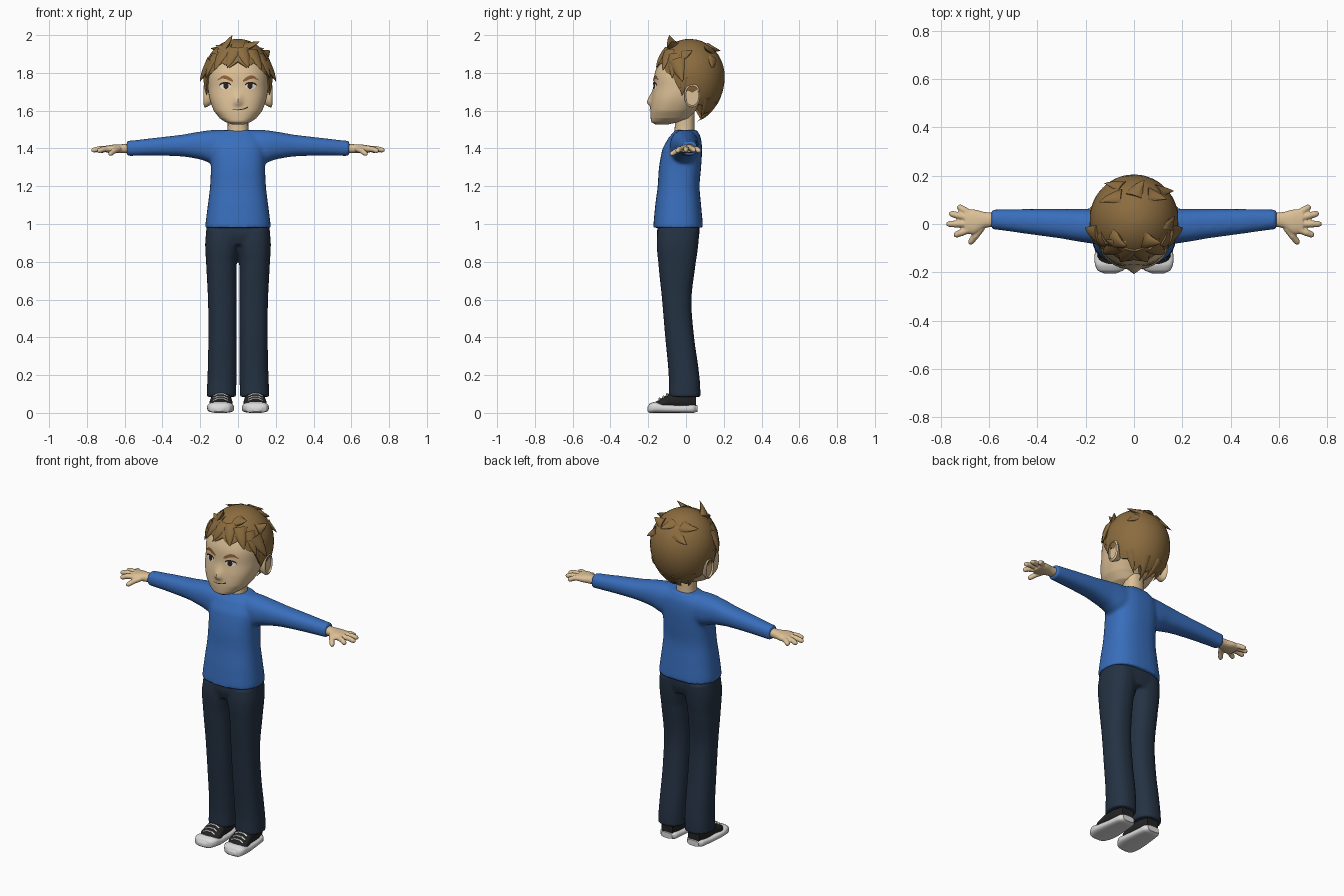
import bpy, bmesh, math
from mathutils import Vector

if "Cube" in bpy.data.objects:
    bpy.data.objects.remove(bpy.data.objects["Cube"])

def material(name, *rgb):
    m = bpy.data.materials.new(name)
    m.use_nodes = True
    m.diffuse_color = (*rgb, 1)
    m.node_tree.nodes["Principled BSDF"].inputs["Base Color"].default_value = (*rgb, 1)
    return m

SKIN = material("skin", .72, .53, .31)
HAIR = material("hair_brown", .26, .15, .05)
BROW = material("brow_brown", .28, .12, .04)
WHITE = material("eye_white", .8, .78, .72)
DARK = material("dark_brown", .03, .015, .01)
BLUE = material("sweater_blue", .04, .155, .5)
NAVY = material("trouser_navy", .018, .032, .056)
BLACK = material("shoe_black", .017, .017, .018)
RUBBER = material("shoe_white", .7, .7, .7)
SIDES = ((1, "left"), (-1, "right"))

def sample(rows, t):
    """Smoothly interpolated cross-section at position t."""
    i = max(k for k in range(len(rows) - 1) if k == 0 or rows[k][0] <= t)
    a, b = rows[i], rows[i + 1]
    p, q = rows[max(i - 1, 0)], rows[min(i + 2, len(rows) - 1)]
    f = (t - a[0]) / (b[0] - a[0])
    return [v1 + .5 * f * (v2 - v0 + f * (2 * v0 - 5 * v1 + 4 * v2 - v3 + f * (3 * (v1 - v2) + v3 - v0)))
            for v0, v1, v2, v3 in zip(p[1:], a[1:], b[1:], q[1:])]

def skin_rings(bm, rings):
    vs = [[bm.verts.new(p) for p in ring] for ring in rings]
    n = len(vs[0])
    for a, b in zip(vs, vs[1:]):
        for i in range(n):
            bm.faces.new((a[i], a[(i + 1) % n], b[(i + 1) % n], b[i]))
    bm.faces.new(vs[0])
    bm.faces.new(vs[-1])

def loft(bm, rows, axis="Z", n=32, power=2.3, steps=5, side=1):
    """Rows are (position, low u, high u, low v, high v) along an axis."""
    ts = [a[0] + (b[0] - a[0]) * k / steps for a, b in zip(rows, rows[1:]) for k in range(steps)]
    rings = []
    for t in ts + [rows[-1][0]]:
        u0, u1, v0, v1 = sample(rows, t)
        ring = []
        for k in range(n):
            c, s = math.cos(math.tau * k / n), math.sin(math.tau * k / n)
            u = (u0 + u1) / 2 + (u1 - u0) / 2 * math.copysign(abs(c) ** (2 / power), c)
            v = (v0 + v1) / 2 + (v1 - v0) / 2 * math.copysign(abs(s) ** (2 / power), s)
            x, y, z = {"Z": (u, v, t), "X": (t, u, v), "Y": (u, t, v)}[axis]
            ring.append(Vector((x * side, y, z)))
        rings.append(ring)
    skin_rings(bm, rings)

def tube(bm, pts, radii, up=Vector((0, 0, 1)), flat=1, n=10):
    rings = []
    for i, (p, r) in enumerate(zip(pts, radii)):
        d = (pts[min(i + 1, len(pts) - 1)] - pts[max(i - 1, 0)]).normalized()
        u = d.cross(up).normalized()
        w = u.cross(d) * flat
        rings.append([p + r * (u * math.cos(math.tau * k / n) + w * math.sin(math.tau * k / n)) for k in range(n)])
    skin_rings(bm, rings)

def finish(bm, name, mat, voxel=0, smooth=4, closed=True):
    if closed:
        bmesh.ops.recalc_face_normals(bm, faces=bm.faces)
    me = bpy.data.meshes.new(name)
    bm.to_mesh(me)
    bm.free()
    me.materials.append(mat)
    ob = bpy.data.objects.new(name, me)
    bpy.context.collection.objects.link(ob)
    bpy.ops.object.select_all(action="DESELECT")
    ob.select_set(True)
    bpy.context.view_layer.objects.active = ob
    if voxel:  # fuse overlapping volumes into one soft surface
        r = ob.modifiers.new("fuse", "REMESH")
        r.mode, r.voxel_size, r.use_smooth_shade = "VOXEL", voxel, True
        s = ob.modifiers.new("soften", "SMOOTH")
        s.factor, s.iterations = .5, smooth
    else:
        bpy.ops.object.shade_smooth_by_angle(angle=math.radians(50))

def lofted(name, mat, rows, axis="Z", **options):
    bm = bmesh.new()
    loft(bm, rows, axis, **options)
    finish(bm, name, mat)

# Sweater: torso and sleeves
bm = bmesh.new()
loft(bm, [(.98, -.174, .174, -.173, .09), (1.1, -.16, .16, -.163, .08), (1.2, -.148, .148, -.15, .072),
          (1.3, -.144, .144, -.143, .08), (1.4, -.148, .148, -.124, .085), (1.46, -.13, .13, -.09, .078),
          (1.497, -.085, .085, -.06, .06)], power=2.5)
for s, label in SIDES:
    loft(bm, [(.04, -.08, .07, 1.32, 1.498), (.13, -.085, .068, 1.318, 1.498), (.2, -.077, .063, 1.342, 1.489),
              (.3, -.06, .062, 1.358, 1.472), (.45, -.04, .062, 1.362, 1.455), (.59, -.022, .06, 1.36, 1.44)],
         "X", side=s)
finish(bm, "sweater", BLUE, .009, 6)

# Trousers: hips and legs
bm = bmesh.new()
loft(bm, [(.89, -.165, .165, -.14, .058), (.94, -.17, .17, -.153, .07), (1, -.165, .165, -.15, .07)], power=2.6)
for s, label in SIDES:
    loft(bm, [(.085, .01, .166, -.092, .077), (.2, .008, .161, -.092, .07), (.4, .008, .157, -.11, .043),
              (.6, .008, .159, -.127, .029), (.8, .006, .169, -.147, .052), (.9, -.01, .174, -.155, .066),
              (.97, -.01, .168, -.15, .07)], side=s)
finish(bm, "trousers", NAVY, .008)

# Hands: palm, four fingers and thumb
for s, label in SIDES:
    bm = bmesh.new()
    loft(bm, [(.56, -.008, .045, 1.375, 1.425), (.62, -.018, .05, 1.375, 1.422),
              (.66, -.042, .06, 1.375, 1.42), (.7, -.038, .06, 1.378, 1.415)], "X", side=s)
    for x0, y0, x1, y1, z1 in ((.68, .043, .73, .074, 1.385), (.69, .025, .765, .045, 1.39), (.69, 0, .777, 0, 1.39),
                               (.685, -.024, .745, -.048, 1.385), (.63, -.015, .682, -.083, 1.368)):
        a, b = Vector((x0 * s, y0, 1.398)), Vector((x1 * s, y1, z1))
        tube(bm, [a, a.lerp(b, .5) + Vector((0, 0, .004)), a.lerp(b, .88), b], (.015, .015, .013, .006))
    finish(bm, label + "_hand", SKIN, .004, 3)

# Head with nose, and neck
HEAD = [(1.528, -.035, .035, -.165, -.09), (1.54, -.068, .068, -.183, -.03), (1.56, -.097, .097, -.187, .02),
        (1.6, -.128, .128, -.188, .05), (1.66, -.15, .15, -.183, .1), (1.72, -.159, .159, -.173, .15),
        (1.8, -.159, .159, -.165, .165), (1.87, -.135, .135, -.135, .155), (1.93, -.08, .08, -.08, .1)]

def nose(x, z):
    return .022 * math.exp(-(x / .02) ** 2 - ((z - 1.645) / (.045 if z > 1.645 else .018)) ** 2)

def face_y(x, z):
    half, y0, y1 = sample(HEAD, z)[1:]
    edge = max(0, 1 - abs(x / half) ** 2.4) ** (1 / 2.4)
    return (y0 + y1) / 2 - (y1 - y0) / 2 * edge - nose(x, z)

bm = bmesh.new()
loft(bm, HEAD, n=96, power=2.4, steps=8)
for v in bm.verts:
    if v.co.y < -.1:
        v.co.y -= nose(v.co.x, v.co.z)
finish(bm, "head", SKIN)
lofted("neck", SKIN, [(1.44, -.065, .065, -.07, .05), (1.5, -.055, .055, -.06, .045), (1.6, -.055, .055, -.06, .045)])

# Ears, dished on the outside
for s, label in SIDES:
    bm = bmesh.new()
    loft(bm, [(.13, 0, .05, 1.64, 1.71), (.16, -.008, .066, 1.622, 1.735), (.176, -.008, .074, 1.618, 1.742),
              (.182, 0, .066, 1.63, 1.732)], "X", side=s, steps=3)
    cap = max(bm.faces, key=lambda f: abs(f.calc_center_median().x))
    bmesh.ops.inset_region(bm, faces=[cap], thickness=.012)
    for v in cap.verts:
        v.co.x -= .012 * s
    finish(bm, label + "_ear", SKIN)

# Facial details: thin plates that follow the face
def plate(name, mat, columns, lift, side=1):
    bm = bmesh.new()
    grid = [[bm.verts.new((x * side, face_y(x, z) - lift, z)) for z in (lo + (hi - lo) * k / 4 for k in range(5))]
            for x, lo, hi in columns]
    for a, b in zip(grid, grid[1:]):
        for k in range(4):
            f = bm.faces.new((a[k], b[k], b[k + 1], a[k + 1])[::side])
    finish(bm, name, mat, closed=False)

def oval(cx, cz, rx, rz):
    angles = [math.pi * (k + .1) / 12.2 for k in range(13)]
    return [(cx - rx * math.cos(a), cz - rz * math.sin(a), cz + rz * math.sin(a)) for a in angles]

for s, label in SIDES:
    plate(label + "_eye", WHITE, oval(.067, 1.73, .029, .016), .003, s)
    plate(label + "_iris", DARK, oval(.064, 1.731, .014, .016), .005, s)
    lid = [(x, hi - .004, hi + .005) for x, lo, hi in oval(.067, 1.731, .031, .016)]
    plate(label + "_lash", DARK, lid, .006, s)
    plate(label + "_brow", BROW, [(.026, 1.752, 1.762), (.045, 1.758, 1.778), (.065, 1.768, 1.787),
                                  (.085, 1.77, 1.784), (.108, 1.76, 1.764)], .005, s)
plate("mouth", DARK, [(-.03, 1.605, 1.607), (0, 1.602, 1.606), (.03, 1.606, 1.611), (.052, 1.614, 1.622)], .004)

# Hair cap with a ragged hairline, closed inside the head
CENTRE = Vector((0, .02, 1.78))
LINE = [(0, 1.845), (35, 1.835), (55, 1.79), (72, 1.72), (90, 1.69), (105, 1.65), (125, 1.6), (150, 1.58), (180, 1.568)]

def hair_point(deg, z, lift=0):
    h = (z - CENTRE.z) / (.2 if z > CENTRE.z else .235)
    r, a = math.sqrt(max(0, 1 - h * h)), math.radians(deg)
    return CENTRE + Vector((.183 * r * math.sin(a), -.185 * r * math.cos(a), z - CENTRE.z)) * (1 + lift)

bm = bmesh.new()
rings = [[] for k in range(16)]
for i in range(72):
    low = sample(LINE, abs(i * 5 - 180))[0] + .016 * (abs(i % 6 - 3) / 1.5 - 1) - CENTRE.z
    end = math.acos(max(-1, low / (.2 if low > 0 else .235)))
    for k, ring in enumerate(rings):
        c = math.cos(end * (k + 1) / 16)
        ring.append(hair_point(i * 5 - 180, CENTRE.z + c * (.2 if c > 0 else .235)))
skin_rings(bm, rings)
rim = max(bm.faces, key=lambda f: (len(f.verts), -f.calc_center_median().z))
bmesh.ops.poke(bm, faces=[rim])
finish(bm, "hair_cap", HAIR)

# Hair tufts: start angle and height, end angle and height, tip lift, width
TUFTS = [(-50, 1.93, -15, 1.955, .257, .05), (25, 1.95, 50, 1.93, .24, .045), (-20, 1.93, -55, 1.925, .15, .04),
         (75, 1.9, 95, 1.9, .16, .04), (150, 1.93, 120, 1.91, .15, .04), (-150, 1.94, -115, 1.91, .15, .04),
         (180, 1.95, 165, 1.9, .14, .04), (-160, 1.9, -140, 1.85, .12, .035), (140, 1.88, 125, 1.82, .12, .035)]
for s, label in SIDES:
    TUFTS += [(s * 65, 1.87, s * 80, 1.755, .13, .05), (s * 55, 1.9, s * 62, 1.77, .06, .04),
              (s * 35, 1.92, s * 42, 1.81, .05, .045), (s * 10, 1.93, s * 18, 1.825, .04, .045),
              (s * 160, 1.64, s * 165, 1.55, .03, .035), (s * 80, 1.78, s * 76, 1.68, .02, .03),
              (s * 125, 1.66, s * 130, 1.57, .05, .03)]
bm = bmesh.new()
for a0, z0, a1, z1, lift, width in TUFTS:
    steps = [k / 6 for k in range(7)]
    path = [hair_point(a0 + (a1 - a0) * t, z0 + (z1 - z0) * t, -.06 + (lift + .06) * t ** 1.5) for t in steps]
    tube(bm, path, [width * (1 - t) ** .8 + .0003 for t in steps], path[3] - CENTRE, .5)
finish(bm, "hair_tufts", HAIR)

# Shoes: sole with toe cap, upper and laces
for s, label in SIDES:
    lofted(label + "_sole", RUBBER, [(-.205, .075, .125, .008, .03), (-.193, .045, .15, 0, .048),
           (-.165, .026, .162, 0, .058), (-.12, .02, .162, 0, .048), (-.03, .026, .152, 0, .042),
           (.04, .034, .142, 0, .045), (.06, .05, .125, .006, .04)], "Y", power=3, side=s)
    lofted(label + "_shoe_upper", BLACK, [(-.165, .055, .135, .03, .058), (-.13, .03, .152, .02, .078),
           (-.08, .034, .145, .02, .108), (0, .036, .142, .02, .12), (.054, .05, .126, .02, .11)], "Y", side=s)
    bm = bmesh.new()
    for y, z in ((-.14, .076), (-.12, .087), (-.1, .1)):
        tube(bm, [Vector((s * x, y, z - dz)) for x, dz in ((.055, .012), (.075, 0), (.11, 0), (.13, .012))], [.005] * 4)
    finish(bm, label + "_laces", RUBBER)
